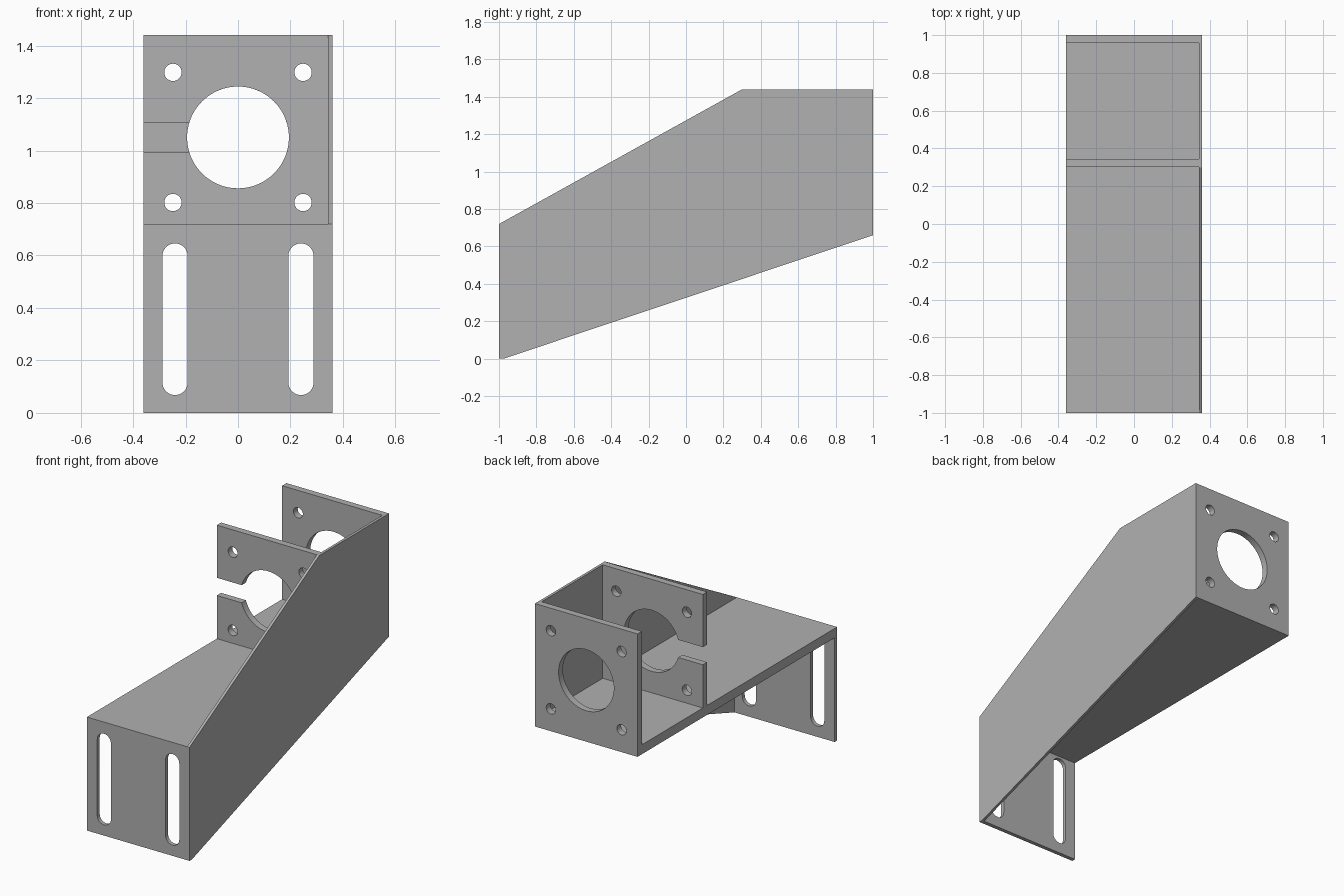
import bpy
import bmesh
from math import sin, cos, pi, asin
from mathutils import Matrix

cube = bpy.data.objects.get("Cube")
if cube:
    bpy.data.objects.remove(cube, do_unlink=True)

grey = bpy.data.materials.new("plain_grey")
grey.use_nodes = True
colour = (0.44, 0.44, 0.44, 1)
grey.diffuse_color = colour
grey.node_tree.nodes["Principled BSDF"].inputs["Base Color"].default_value = colour

# Local profile axes: XZ profiles are thick along y, YZ profiles along x
AXES = {
    "y": Matrix(((1, 0, 0), (0, 0, -1), (0, 1, 0))).to_4x4(),
    "x": Matrix(((0, 0, 1), (1, 0, 0), (0, 1, 0))).to_4x4(),
}


def arc(cx, cz, r, start, end, n):
    return [(cx + r * cos(start + (end - start) * i / n),
             cz + r * sin(start + (end - start) * i / n)) for i in range(n + 1)]


def circle(cx, cz, r, n):
    return arc(cx, cz, r, 0, 2 * pi, n)[:-1]


def slot(cx, low, high, r):
    return (arc(cx, high - r, r, 0, pi, 16) + arc(cx, low + r, r, pi, 2 * pi, 16))


def rect(a, b, c, d):
    return [(a, b), (c, b), (c, d), (a, d)]


def plate(name, loops, axis, low, high):
    """Extrude an outline with holes between low and high on one axis."""
    curve = bpy.data.curves.new(name + "_outline", "CURVE")
    curve.dimensions = "2D"
    curve.fill_mode = "BOTH"
    curve.extrude = (high - low) / 2
    for loop in loops:
        spline = curve.splines.new("POLY")
        spline.points.add(len(loop) - 1)
        for point, (u, v) in zip(spline.points, loop):
            point.co = (u, v, 0, 1)
        spline.use_cyclic_u = True
    helper = bpy.data.objects.new(name + "_outline", curve)
    bpy.context.collection.objects.link(helper)
    bpy.context.view_layer.update()
    graph = bpy.context.evaluated_depsgraph_get()
    mesh = bpy.data.meshes.new_from_object(helper.evaluated_get(graph))
    bpy.data.objects.remove(helper, do_unlink=True)

    # Weld the caps to the walls and place the plate
    bm = bmesh.new()
    bm.from_mesh(mesh)
    bmesh.ops.remove_doubles(bm, verts=bm.verts, dist=0.0001)
    bmesh.ops.transform(bm, matrix=AXES[axis], verts=bm.verts)
    middle = (low + high) / 2
    shift = (middle, 0, 0) if axis == "x" else (0, middle, 0)
    bmesh.ops.translate(bm, vec=shift, verts=bm.verts)
    bmesh.ops.recalc_face_normals(bm, faces=bm.faces)
    bm.to_mesh(mesh)
    bm.free()
    mesh.name = name
    mesh.materials.clear()
    mesh.materials.append(grey)
    obj = bpy.data.objects.new(name, mesh)
    bpy.context.collection.objects.link(obj)
    bpy.ops.object.select_all(action="DESELECT")
    obj.select_set(True)
    bpy.context.view_layer.objects.active = obj
    bpy.ops.object.shade_smooth_by_angle(angle=0.5)
    return obj


HALF, INNER = 0.36, 0.343
SHELF_LOW, SHELF_TOP, TOP = 0.66, 0.72, 1.44
BORE_Z, BORE_R, GAP = 1.05, 0.194, 0.056
FRONT_INNER, BACK_INNER = -0.975, 0.957

screw_holes = [circle(x, BORE_Z + dz, 0.033, 32)
               for x in (-0.248, 0.248) for dz in (-0.248, 0.248)]

# Side wall with sloping edges
plate("side_wall", [[(-1, 0), (FRONT_INNER, 0), (1, SHELF_LOW), (1, TOP),
                     (0.3, TOP), (-1, SHELF_TOP)]], "x", INNER, HALF)

# Shelf
plate("shelf", [rect(FRONT_INNER, SHELF_LOW, BACK_INNER, SHELF_TOP)],
      "x", -HALF, INNER)

# Front mounting plate with two long slots
plate("front_plate", [rect(-HALF, 0, INNER, SHELF_TOP)]
      + [slot(x, 0.068, 0.646, 0.048) for x in (-0.24, 0.24)],
      "y", -1, FRONT_INNER)

# Back plate with a round bore
plate("back_plate", [rect(-HALF, SHELF_LOW, INNER, TOP),
                     circle(0, BORE_Z, BORE_R, 96)] + screw_holes,
      "y", BACK_INNER, 1)

# Middle plate whose bore opens to the side
a = pi - asin(GAP / BORE_R)
outline = ([(-HALF, SHELF_TOP), (INNER, SHELF_TOP), (INNER, TOP), (-HALF, TOP),
            (-HALF, BORE_Z + GAP)]
           + arc(0, BORE_Z, BORE_R, a, -a, 88) + [(-HALF, BORE_Z - GAP)])
plate("middle_plate", [outline] + screw_holes, "y", 0.302, 0.345)
